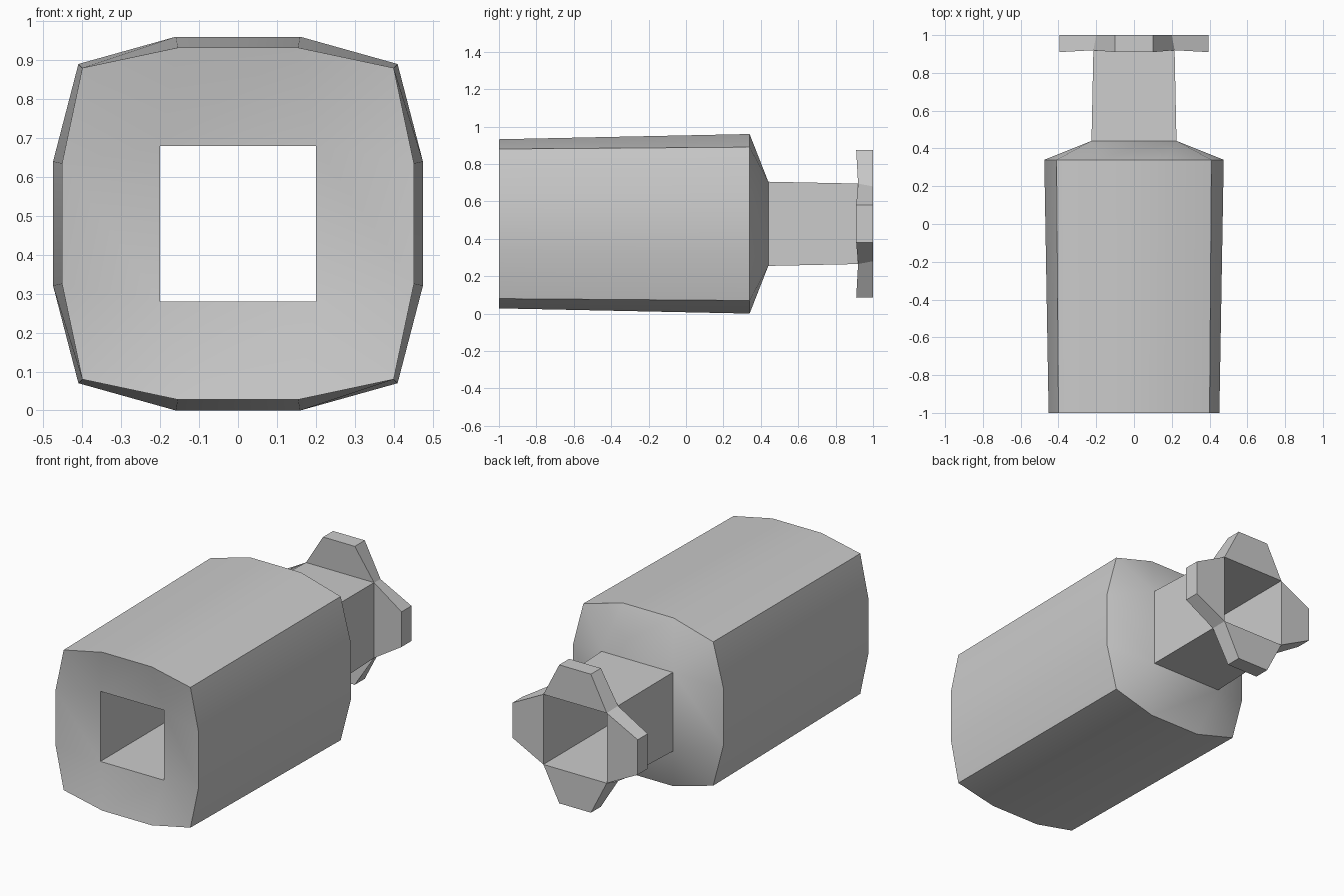
import bpy
import bmesh
import math
from mathutils import Vector, Matrix

if "Cube" in bpy.data.objects:
    bpy.data.objects.remove(bpy.data.objects["Cube"], do_unlink=True)

MID_Z = 0.48

# Single plain grey finish
grey = bpy.data.materials.new("plain_grey")
grey.use_nodes = True
grey.diffuse_color = (0.6, 0.6, 0.6, 1)
grey.node_tree.nodes["Principled BSDF"].inputs["Base Color"].default_value = (0.6, 0.6, 0.6, 1)


def ring(y, corner, shoulder=None, reach=None):
    """Twelve points around the y axis; each corner is a triple (side, corner, side)."""
    if shoulder is None:
        triple = [(corner, corner)] * 3
    else:
        triple = [(reach[0], shoulder), (corner, corner), (shoulder, reach[1])]
    points = []
    for sx, sz, flip in ((1, 1, False), (-1, 1, True), (-1, -1, False), (1, -1, True)):
        order = reversed(triple) if flip else triple
        points += [Vector((sx * a, y, sz * b)) for a, b in order]
    return points


def loft(name, rings, cap=False, turn=0.0):
    """Skin consecutive rings, merging repeated points."""
    bm = bmesh.new()
    lookup = {}

    def vert(p):
        key = tuple(round(c, 4) for c in p)
        if key not in lookup:
            lookup[key] = bm.verts.new(p)
        return lookup[key]

    for a, b in zip(rings, rings[1:]):
        for i in range(len(a)):
            j = (i + 1) % len(a)
            quad = list(dict.fromkeys(vert(p) for p in (a[i], a[j], b[j], b[i])))
            if len(quad) > 2:
                bm.faces.new(quad)
    if cap:
        bm.faces.new([vert(p) for p in rings[-1]])
        bmesh.ops.recalc_face_normals(bm, faces=bm.faces[:])
    bm.transform(Matrix.Translation((0, 0, MID_Z)) @ Matrix.Rotation(turn, 4, "Y"))
    mesh = bpy.data.meshes.new(name)
    bm.to_mesh(mesh)
    bm.free()
    mesh.materials.append(grey)
    obj = bpy.data.objects.new(name, mesh)
    bpy.context.collection.objects.link(obj)
    bpy.ops.object.select_all(action="DESELECT")
    obj.select_set(True)
    bpy.context.view_layer.objects.active = obj
    bpy.ops.object.shade_smooth_by_angle(angle=math.radians(35))
    return obj


# Cross-sections, listed from the back over the outside to the front and into the bore
neck_back = ring(0.92, 0.215)
neck_front = ring(0.44, 0.225)
body_back = ring(0.34, 0.41, 0.16, (0.475, 0.48))
body_front = ring(-1.0, 0.40, 0.155, (0.452, 0.452))
bore_front = ring(-0.955, 0.2)
bore_back = ring(1.0, 0.2)

loft("body_casing", [neck_front, body_back, body_front, bore_front])
loft("neck", [neck_back, neck_front])
loft("bore_lining", [bore_front, bore_back])

# Four tapered tabs flaring from the back opening
base = [Vector(p) for p in ((-0.215, 0.92, 0.215), (0.215, 0.92, 0.215),
                            (0.2, 1.0, 0.2), (-0.2, 1.0, 0.2))]
tip = [Vector((x, y, 0.395)) for x, y in ((-0.1, 0.91), (0.1, 0.91), (0.1, 1.0), (-0.1, 1.0))]
for index, side in enumerate(("top", "left", "bottom", "right")):
    loft(side + "_tab", [base, tip], cap=True, turn=index * math.pi / 2)
